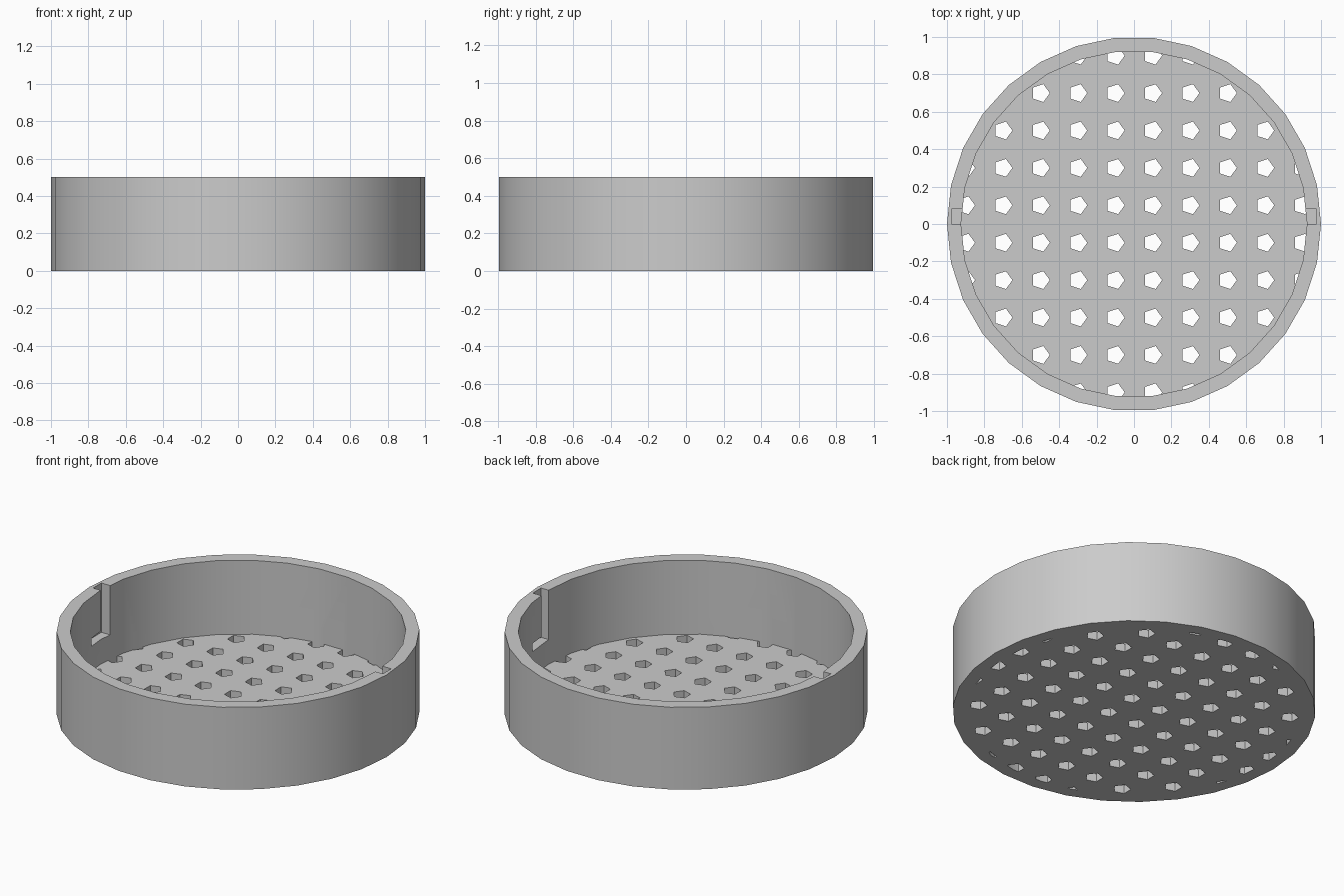
import bpy, bmesh
from math import cos, sin, radians, hypot, pi

cube = bpy.data.objects.get("Cube")
if cube:
    bpy.data.objects.remove(cube)

INNER = 0.925      # bore radius
FLOOR = 0.05       # floor thickness
HEIGHT = 0.5
SLOT_R = 0.975     # depth reached by the locking slots


def ring(radius, sides, cx=0, cy=0):
    return [(cx + radius * cos(2 * pi * i / sides), cy + radius * sin(2 * pi * i / sides))
            for i in range(sides)]


def prisms(name, outlines, z0, z1):
    """Extrude each anticlockwise outline from z0 to z1, all in one object."""
    bm = bmesh.new()
    for pts in outlines:
        low = [bm.verts.new((x, y, z0)) for x, y in pts]
        high = [bm.verts.new((x, y, z1)) for x, y in pts]
        bm.faces.new(low[::-1])
        bm.faces.new(high)
        for i in range(len(pts)):
            j = (i + 1) % len(pts)
            bm.faces.new((low[i], low[j], high[j], high[i]))
    mesh = bpy.data.meshes.new(name)
    bm.to_mesh(mesh)
    bm.free()
    obj = bpy.data.objects.new(name, mesh)
    bpy.context.collection.objects.link(obj)
    return obj


def boolean(obj, cutter, operation="DIFFERENCE"):
    mod = obj.modifiers.new("cut", "BOOLEAN")
    mod.operation = operation
    mod.solver = "EXACT"
    mod.object = cutter
    bpy.context.view_layer.objects.active = obj
    bpy.ops.object.modifier_apply(modifier=mod.name)
    bpy.data.objects.remove(cutter)


def groove(start, end):
    """Curved outline of a locking groove between two angles."""
    angles = [radians(start + (end - start) * i / 4) for i in range(5)]
    outer = [(SLOT_R * cos(a), SLOT_R * sin(a)) for a in angles]
    inner = [(0.85 * cos(a), 0.85 * sin(a)) for a in reversed(angles)]
    return outer + inner


# Round tray body and its bore
tray = prisms("strainer_tray", [ring(1, 30)], 0, HEIGHT)
boolean(tray, prisms("bore", [ring(INNER, 30)], FLOOR, HEIGHT + 0.1))

# Grid of pentagonal drain holes, trimmed where they meet the wall
grid = [-0.9 + 0.2 * i for i in range(10)]
holes = prisms("drain_holes", [ring(0.05, 5, x, y) for x in grid for y in grid
                               if hypot(x, y) < 1], -0.1, FLOOR + 0.1)
boolean(holes, prisms("hole_limit", [ring(INNER, 30)], -0.2, 0.3), "INTERSECT")
boolean(tray, holes)

# Entry slots in the two sides, open at the top
entry = [(-SLOT_R, 0), (SLOT_R, 0), (SLOT_R, 0.08), (-SLOT_R, 0.08)]
boolean(tray, prisms("entry_slots", [entry], 0.2, HEIGHT + 0.1))

# Twist-lock grooves at the foot of the slots
boolean(tray, prisms("lock_grooves", [groove(0.5, 11.3), groove(176, 186.4)], 0.2, 0.25))

# Grey plastic
grey = bpy.data.materials.new("grey_plastic")
grey.use_nodes = True
colour = (0.6, 0.6, 0.6, 1)
grey.diffuse_color = colour
grey.node_tree.nodes["Principled BSDF"].inputs["Base Color"].default_value = colour
tray.data.materials.clear()
tray.data.materials.append(grey)

bpy.ops.object.select_all(action="DESELECT")
tray.select_set(True)
bpy.context.view_layer.objects.active = tray
bpy.ops.object.shade_smooth_by_angle(angle=radians(30))
